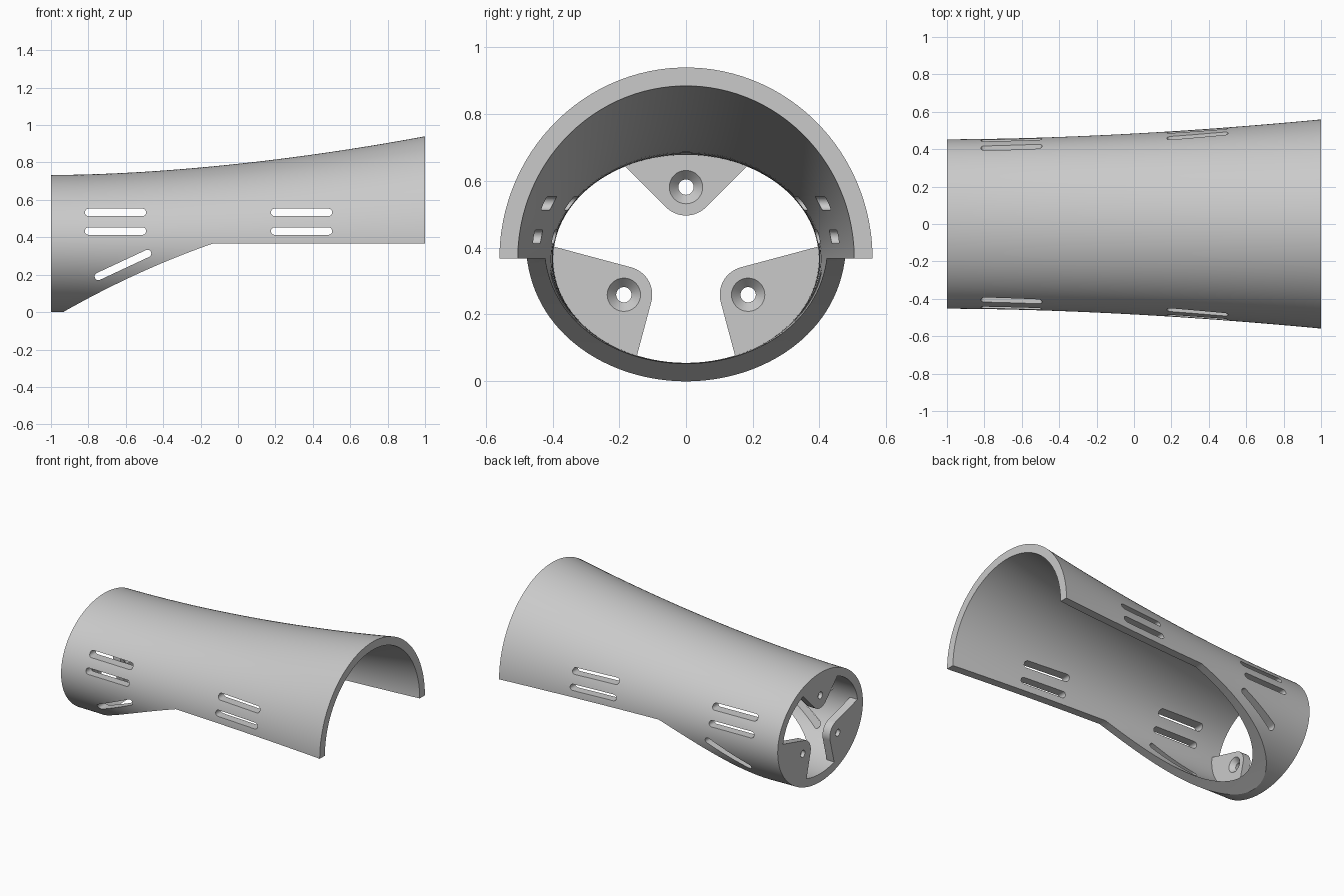
import bpy, bmesh
from math import sin, cos, pi, radians, atan2, sqrt
from mathutils import Vector

if "Cube" in bpy.data.objects:
    bpy.data.objects.remove(bpy.data.objects["Cube"], do_unlink=True)

WALL = 0.055
MID_Z = 0.3665
SEGMENTS = 112
STATIONS = 28

grey = bpy.data.materials.new("plain grey")
grey.use_nodes = True
COLOUR = (0.59, 0.59, 0.59, 1)
grey.diffuse_color = COLOUR
grey.node_tree.nodes["Principled BSDF"].inputs["Base Color"].default_value = COLOUR


def finish(name, bm):
    bmesh.ops.recalc_face_normals(bm, faces=bm.faces)
    mesh = bpy.data.meshes.new(name)
    bm.to_mesh(mesh)
    bm.free()
    mesh.materials.append(grey)
    obj = bpy.data.objects.new(name, mesh)
    bpy.context.collection.objects.link(obj)
    return obj


def bridge(bm, a, b):
    for i in range(len(a)):
        j = (i + 1) % len(a)
        bm.faces.new((a[i], a[j], b[j], b[i]))


def prism(bm, points, depth):
    near = [bm.verts.new(p) for p in points]
    far = [bm.verts.new(Vector(p) + Vector(depth)) for p in points]
    bm.faces.new(near)
    bm.faces.new(far)
    bridge(bm, near, far)


def activate(obj):
    bpy.ops.object.select_all(action='DESELECT')
    obj.select_set(True)
    bpy.context.view_layer.objects.active = obj


def cut(obj, cutter):
    cutter.hide_render = True
    activate(obj)
    mod = obj.modifiers.new("cut", 'BOOLEAN')
    mod.operation = 'DIFFERENCE'
    mod.solver = 'EXACT'
    mod.object = cutter
    bpy.ops.object.modifier_apply(modifier=mod.name)
    bpy.data.objects.remove(cutter, do_unlink=True)
    activate(obj)
    bpy.ops.object.shade_smooth_by_angle(angle=radians(30))


def half_sizes(x):
    """Outer half width and half height of the flared sleeve."""
    flare = max(x + 1, 0) ** 1.787
    return 0.453 + 0.0308 * flare, MID_Z + 0.06 * flare


# Sleeve: flared elliptical tube with a constant wall
bm = bmesh.new()


def ring(x, inset):
    w, h = half_sizes(x)
    turns = [2 * pi * (i + 0.5) / SEGMENTS for i in range(SEGMENTS)]
    return [bm.verts.new((x, (w - inset) * cos(t), MID_Z + (h - inset) * sin(t))) for t in turns]


xs = [-1 + 2 * i / STATIONS for i in range(STATIONS + 1)]
outer = [ring(x, 0) for x in xs]
inner = [ring(x, WALL) for x in xs]
for skin in (outer, inner):
    for a, b in zip(skin, skin[1:]):
        bridge(bm, a, b)
bridge(bm, outer[0], inner[0])
bridge(bm, outer[-1], inner[-1])
sleeve = finish("sleeve", bm)

# Cutter: open underside with a bowed slope, plus the strap slots
bm = bmesh.new()
outline = [(-0.975, -0.5), (-0.975, -0.03)]
for i in range(17):
    s = i / 16
    outline.append((-0.93 + 0.8 * s, 0.003 + 0.365 * s + 0.088 * s * (1 - s)))
outline += [(1.2, 0.368), (1.2, -0.5)]
prism(bm, [(x, -1, z) for x, z in outline], (0, 2, 0))


def slot(x, z, length, radius, tilt=0):
    points = []
    for end in (1, -1):
        for i in range(11):
            t = tilt + (0 if end == 1 else pi) - pi / 2 + pi * i / 10
            reach = end * (length / 2 - radius)
            points.append((x + reach * cos(tilt) + radius * cos(t), -1,
                           z + reach * sin(tilt) + radius * sin(t)))
    prism(bm, points, (0, 2, 0))


for x in (-0.655, 0.34):
    for z in (0.433, 0.533):
        slot(x, z, 0.328, 0.02)
slot(-0.615, 0.252, 0.33, 0.02, radians(25))
cut(sleeve, finish("sleeve_cutter", bm))

# Mounting tabs: rounded wedges inside the narrow end with countersunk holes
TAB_DEPTH = 0.055
TAB_ROUND = 0.085
w, h = (size - WALL + 0.004 for size in half_sizes(-1))


def reach_wall(p, angle):
    """Ellipse parameter where a ray from p meets the sleeve's inside."""
    dy, dz = cos(angle), sin(angle)
    a = (dy / w) ** 2 + (dz / h) ** 2
    b = p[0] * dy / w ** 2 + p[1] * dz / h ** 2
    c = (p[0] / w) ** 2 + (p[1] / h) ** 2 - 1
    t = (-b + sqrt(b * b - a * c)) / a
    return atan2((p[1] + t * dz) / h, (p[0] + t * dy) / w)


for name, axis in (("top", 90), ("right_side", 210), ("left_side", 330)):
    axis = radians(axis)
    cy, cz = 0.215 * cos(axis), 0.215 * sin(axis)
    # Rounded nose, running from one straight edge to the other
    nose = []
    for i in range(17):
        t = axis + 3 * pi / 4 + (pi / 2) * (i / 16)
        nose.append((cy + TAB_ROUND * cos(t), cz + TAB_ROUND * sin(t)))
    start = reach_wall(nose[-1], axis - pi / 4)
    stop = reach_wall(nose[0], axis + pi / 4)
    sweep = (stop - start) % (2 * pi)
    arc = [start + sweep * i / 24 for i in range(25)]
    points = nose + [(w * cos(t), h * sin(t)) for t in arc]
    bm = bmesh.new()
    prism(bm, [(-1, y, MID_Z + z) for y, z in points], (TAB_DEPTH, 0, 0))
    tab = finish(name + "_mounting_tab", bm)

    # Screw hole cutter
    bm = bmesh.new()
    face_x = -1 + TAB_DEPTH
    loops = []
    for x, r in ((-1.1, 0.023), (face_x - 0.03, 0.023), (face_x, 0.05), (face_x + 0.05, 0.05)):
        loops.append([bm.verts.new((x, cy + r * cos(2 * pi * i / 32),
                                    MID_Z + cz + r * sin(2 * pi * i / 32))) for i in range(32)])
    for a, b in zip(loops, loops[1:]):
        bridge(bm, a, b)
    bm.faces.new(loops[0])
    bm.faces.new(loops[-1])
    cut(tab, finish("screw_cutter", bm))
